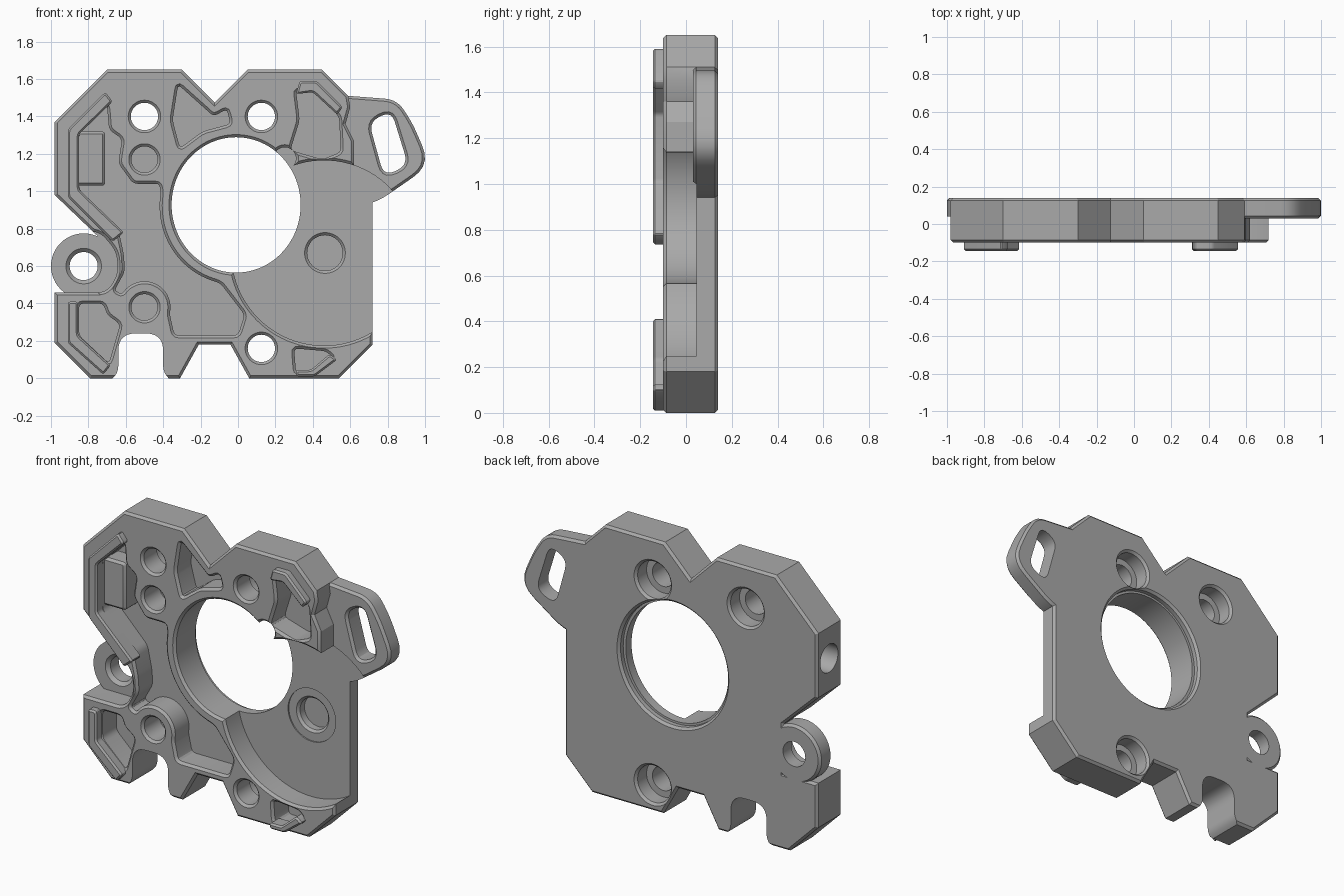
import bpy, bmesh, math
from mathutils import Vector

old = bpy.data.objects.get("Cube")
if old:
    bpy.data.objects.remove(old)

grey = bpy.data.materials.new("machined_grey")
grey.use_nodes = True
grey.diffuse_color = (0.40, 0.40, 0.40, 1)
grey.node_tree.nodes["Principled BSDF"].inputs["Base Color"].default_value = grey.diffuse_color

FRONT, FLOOR, BACK = -0.10, 0.045, 0.14
OUT = FRONT - 0.1      # where cutters start, ahead of the plate
LIP = 0.014            # chamfer size


def circle(cx, cz, rx, rz=None, n=48):
    rz = rz or rx
    return [(cx + rx * math.cos(2 * math.pi * i / n), cz + rz * math.sin(2 * math.pi * i / n)) for i in range(n)]


def rounded(pts, r, seg=5):
    """Round every corner of a polygon."""
    out = []
    for i, p in enumerate(pts):
        p, a, b = Vector(p), Vector(pts[i - 1]), Vector(pts[(i + 1) % len(pts)])
        t = min(r, 0.45 * (a - p).length, 0.45 * (b - p).length)
        s, e = p + (a - p).normalized() * t, p + (b - p).normalized() * t
        for k in range(seg + 1):
            u = k / seg
            out.append(tuple(s * (1 - u) ** 2 + p * 2 * u * (1 - u) + e * u * u))
    return out


def offset(pts, d):
    """Grow a polygon by d with mitred corners."""
    pts = [Vector(p) for p in pts]
    area = sum(pts[i - 1].cross(pts[i]) for i in range(len(pts)))
    if area < 0:
        pts.reverse()
    out = []
    for i, p in enumerate(pts):
        e1, e2 = (p - pts[i - 1]).normalized(), (pts[(i + 1) % len(pts)] - p).normalized()
        n1, n2 = Vector((e1.y, -e1.x)), Vector((e2.y, -e2.x))
        out.append(p + (n1 + n2) * d / max(1 + n1.dot(n2), 0.3))
    return out


def prism(name, pts, layers):
    """Stack (y, growth) layers of one polygon into a solid."""
    bm = bmesh.new()
    rings = [[bm.verts.new((q.x, y, q.y)) for q in offset(pts, d)] for y, d in layers]
    bm.faces.new(rings[0])
    bm.faces.new(rings[-1])
    n = len(pts)
    for a, b in zip(rings, rings[1:]):
        for i in range(n):
            bm.faces.new((a[i - 1], a[i], b[i], b[i - 1]))
    bmesh.ops.recalc_face_normals(bm, faces=bm.faces)
    mesh = bpy.data.meshes.new(name)
    bm.to_mesh(mesh)
    bm.free()
    obj = bpy.data.objects.new(name, mesh)
    bpy.context.collection.objects.link(obj)
    mesh.materials.append(grey)
    return obj


def chamfered(name, pts, y0, y1, c=LIP):
    return prism(name, pts, [(y0, -c), (y0 + c, 0), (y1 - c, 0), (y1, -c)])


helpers = []


def combine(obj, operation):
    mod = plate.modifiers.new(obj.name, "BOOLEAN")
    mod.operation, mod.solver, mod.object = operation, "EXACT", obj
    obj.hide_render = True
    helpers.append(obj)


def cut(pts, floor, face=FRONT, lip=LIP):
    """Sink a pocket from the front, with a chamfered lip at the given face."""
    combine(prism("cutter", pts, [(OUT, lip), (face, lip), (face + lip, 0), (floor, 0)]), "DIFFERENCE")


def bore(pts, start):
    """Sink a pocket from the back, opening with a small chamfer."""
    combine(prism("back_cutter", pts, [(start, 0), (BACK - LIP, 0), (BACK, LIP), (BACK + 0.1, LIP)]), "DIFFERENCE")


# Main plate
plate = chamfered("plate", [
    (-0.98, 0.19), (-0.79, 0), (-0.31, 0), (-0.21, 0.18), (-0.04, 0.18), (0.06, 0), (0.54, 0),
    (0.72, 0.18), (0.72, 1.02), (0.62, 1.13), (0.62, 1.27), (0.575, 1.36), (0.60, 1.45), (0.59, 1.51),
    (0.45, 1.65), (0.05, 1.65), (-0.125, 1.475), (-0.30, 1.65), (-0.70, 1.65), (-0.98, 1.37),
    (-0.98, 0.98), (-0.75, 0.76), (-0.75, 0.46), (-0.98, 0.46)], FRONT, BACK)

# Ear and lug
ear = rounded([(0.4, 1.525), (0.85, 1.49), (0.93, 1.37), (1.03, 1.14), (0.72, 0.925), (0.5, 0.925)], 0.12)
combine(chamfered("ear", ear, 0.03, BACK), "UNION")
combine(chamfered("lug", circle(-0.825, 0.60, 0.175), 0.025, BACK), "UNION")

# Sunken areas on the front
ring = [(-0.01 + 0.41 * math.cos(math.radians(a)), 0.92 + 0.42 * math.sin(math.radians(a))) for a in range(170, 266, 8)]
boss = [(-0.5 + 0.14 * math.cos(math.radians(a)), 0.38 + 0.14 * math.sin(math.radians(a))) for a in range(-15, 151, 15)]
recess = [(-0.70, 1.46), (-0.69, 1.33), (-0.62, 1.28), (-0.64, 1.15), (-0.56, 1.04), (-0.42, 1.04)] + ring + [
    (0.035, 0.34), (0.0, 0.23), (-0.34, 0.23)] + boss + [
    (-0.66, 0.47), (-0.605, 0.57), (-0.61, 0.66), (-0.64, 0.80), (-0.85, 1.01), (-0.85, 1.31)]
cut(rounded(recess, 0.025, 3), FLOOR)
cut(circle(0.46, 0.67, 0.495, n=96), FLOOR)
cut(rounded([(-1.2, 0.46), (-0.70, 0.46), (-0.64, 0.56), (-0.65, 0.68), (-0.74, 0.785), (-1.2, 0.785)], 0.05), 0.04)
cut(circle(0.25, 1.175, 0.06), FLOOR)

# Small pockets
for pocket in (
        [(-0.32, 1.57), (-0.13, 1.40), (-0.06, 1.44), (-0.04, 1.36), (-0.19, 1.32), (-0.31, 1.23), (-0.35, 1.38)],
        [(0.31, 1.54), (0.40, 1.54), (0.54, 1.40), (0.55, 1.21), (0.45, 1.17), (0.28, 1.22), (0.33, 1.38)],
        [(-0.85, 0.40), (-0.72, 0.40), (-0.70, 0.34), (-0.63, 0.29), (-0.69, 0.08), (-0.85, 0.23)],
        [(0.30, 0.16), (0.47, 0.145), (0.51, 0.11), (0.40, 0.03), (0.31, 0.03)]):
    cut(rounded(pocket, 0.025, 3), FLOOR)

# Square block housing the side bore
block = rounded([(-0.90, 1.03), (-0.71, 1.03), (-0.71, 1.32), (-0.90, 1.32)], 0.02, 3)
combine(prism("side_block", block, [(-0.07, -LIP), (-0.07 + LIP, 0), (0.1, 0)]), "UNION")
side_bore = prism("side_bore", circle(0, 0, 0.085), [(-0.25, 0), (0, 0)])
side_bore.rotation_euler.z = -math.pi / 2
side_bore.location = (-0.76, 0.025, 1.18)
combine(side_bore, "DIFFERENCE")

# Screw holes: three through with counterbores, two blind, one in the lug
for x, z in ((-0.50, 1.40), (0.125, 1.40), (0.125, 0.16)):
    cut(circle(x, z, 0.073), 0.3)
    bore(circle(x, z, 0.112), 0.04)
for x, z in ((-0.50, 1.17), (-0.50, 0.38)):
    cut(circle(x, z, 0.07), 0.06)
cut(circle(-0.825, 0.60, 0.075), 0.3, 0.04, 0.02)

# Stepped seat in the round recess
cut(circle(0.465, 0.67, 0.16), FLOOR + 0.008, lip=0)
cut(circle(0.465, 0.67, 0.095), 0.11, FLOOR + 0.008)

# Central opening, ear slot and bottom arch
cut(circle(-0.01, 0.927, 0.345, 0.362, 96), 0.3)
bore(circle(-0.01, 0.927, 0.362, 0.375, 96), 0.10)
slot = [(0.70, 1.37), (0.82, 1.43), (0.91, 1.14), (0.78, 1.08)]
cut(rounded(slot, 0.075), 0.3, 0.03)
arch = [(-0.64, 0.03), (-0.70, -0.03), (-0.34, -0.03), (-0.40, 0.03), (-0.40, 0.24), (-0.64, 0.24)]
cut(rounded(arch, 0.115, 8), 0.3, lip=0)

# Bake the cuts into the plate
baked = bpy.data.meshes.new_from_object(plate.evaluated_get(bpy.context.evaluated_depsgraph_get()))
plate.modifiers.clear()
plate.data = baked
for obj in helpers:
    bpy.data.objects.remove(obj)

# Raised ribs
ribs = {
    "upper_left_rib": [(-0.71, 1.53), (-0.91, 1.33), (-0.91, 0.97), (-0.67, 0.73), (-0.61, 0.78),
                       (-0.85, 1.01), (-0.85, 1.305), (-0.67, 1.48)],
    "upper_right_rib": [(0.31, 1.52), (0.33, 1.59), (0.42, 1.59), (0.56, 1.45), (0.53, 1.41), (0.40, 1.53)],
    "lower_left_rib": [(-0.91, 0.41), (-0.855, 0.41), (-0.855, 0.23), (-0.68, 0.07), (-0.72, 0.02), (-0.91, 0.19)],
    "lower_right_rib": [(0.31, 0.01), (0.41, 0.01), (0.53, 0.10), (0.49, 0.13), (0.39, 0.045), (0.31, 0.045)],
}
parts = [plate]
for name, pts in ribs.items():
    parts.append(prism(name, rounded(pts, 0.015, 3), [(-0.145, -0.01), (-0.135, 0), (-0.06, 0)]))

# Smooth the curves, keep edges crisp
bpy.ops.object.select_all(action="DESELECT")
for obj in parts:
    obj.select_set(True)
bpy.context.view_layer.objects.active = plate
bpy.ops.object.shade_smooth_by_angle(angle=math.radians(25))
